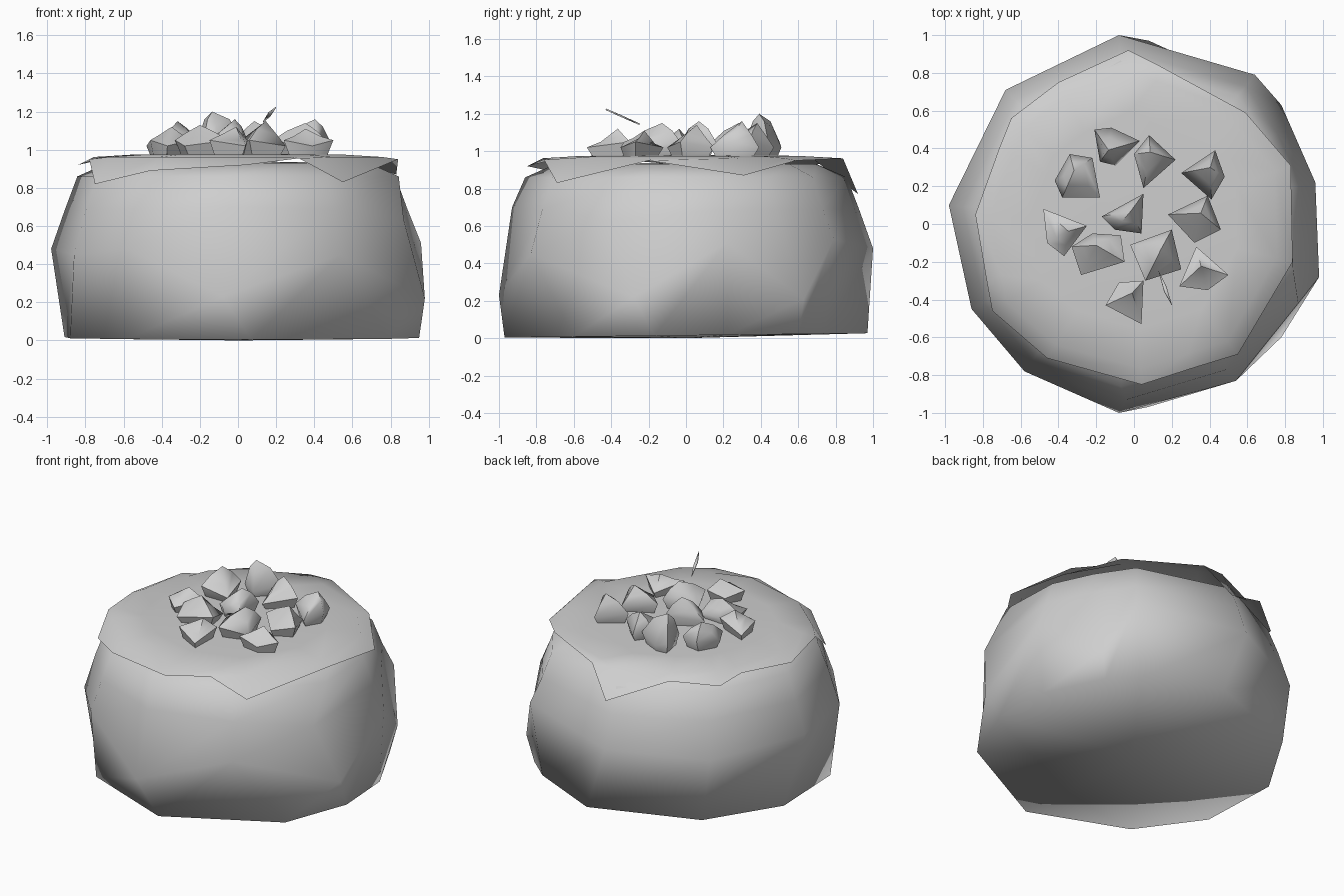
import bpy, math
from mathutils import Vector

cube = bpy.data.objects.get("Cube")
if cube:
    bpy.data.objects.remove(cube, do_unlink=True)

GREY = (0.62, 0.62, 0.62, 1)
grey = bpy.data.materials.new("plain_grey")
grey.use_nodes = True
grey.diffuse_color = GREY
grey.node_tree.nodes["Principled BSDF"].inputs["Base Color"].default_value = GREY


def build(name, verts, faces, angle):
    mesh = bpy.data.meshes.new(name)
    mesh.from_pydata(verts, [], faces)
    mesh.materials.append(grey)
    obj = bpy.data.objects.new(name, mesh)
    bpy.context.collection.objects.link(obj)
    bpy.ops.object.select_all(action="DESELECT")
    obj.select_set(True)
    bpy.context.view_layer.objects.active = obj
    if angle is None:
        bpy.ops.object.shade_smooth()
    else:
        bpy.ops.object.shade_smooth_by_angle(angle=math.radians(angle))
    return obj


def skin(name, rings, top, bottom=None, angle=None):
    """Join equal anticlockwise rings, listed upward, and cap the ends with fans."""
    n = len(rings[0])
    verts = [tuple(v) for ring in rings for v in ring]
    faces = []
    for r in range(len(rings) - 1):
        for i in range(n):
            a, b = r * n + i, r * n + (i + 1) % n
            faces.append((a, b, b + n, a + n))
    if bottom:
        verts.append(bottom)
        faces += [((i + 1) % n, i, len(verts) - 1) for i in range(n)]
    base = (len(rings) - 1) * n
    verts.append(top)
    faces += [(base + i, base + (i + 1) % n, len(verts) - 1) for i in range(n)]
    return build(name, verts, faces, angle)


# Cake body: an uneven foot and waist, then the outline narrowing upward
FOOT = [(.95, -.17), (.93, .22), (.74, .6), (.58, .74), (.08, .97), (-.62, .71),
        (-.91, .23), (-.88, -.32), (-.58, -.72), (.07, -.97), (.78, -.6)]
WAIST = [(.98, -.28, .22), (.96, .22, .51), (.78, .63, .21), (.64, .79, .53),
         (-.08, 1, .48), (-.68, .71, .45), (-.98, .1, .48), (-.86, -.45, .45),
         (-.58, -.78, .48), (-.08, -1, .23), (.54, -.83, .45)]
outline = [(x, y) for x, y, _ in WAIST]
outline[2] = (.82, .52)


def body_ring(scale, z):
    return [(x * scale, y * scale, z) for x, y in outline]


foot = [(x, y, .015 + .012 * y) for x, y in FOOT]
belt = body_ring(.925, .69)
belt[0] = (.87, -.42, .63)
belt[9] = (-.04, -.93, .7)
skin("cake_body", [foot, WAIST, belt, body_ring(.86, .86), body_ring(.7, .93)],
     top=(0, 0, .94), bottom=(0, 0, 0))

# Icing: a thin sheet with a zigzag hanging edge
EDGE = [(.84, -.2, .95), (.83, .31, .87), (.59, .59, .95), (.13, .84, .96),
        (-.03, .92, .77), (-.4, .75, .94), (-.65, .56, .9), (-.71, .41, .95),
        (-.84, .05, .92), (-.78, -.3, .95), (-.75, -.46, .82), (-.46, -.71, .89),
        (.04, -.85, .92), (.32, -.76, .955), (.55, -.69, .83)]
rim = [(x * .9, y * .9, .962) for x, y, _ in EDGE]
inner = [(x * .65, y * .65, .975) for x, y, _ in EDGE]
skin("icing", [EDGE, rim, inner], top=(0, 0, .98))

# Topping chunks: peak height and footprint corners, the peak leaning to the first
CHUNKS = [
    (1.2, (-.18, .33), (-.1, .31), (.03, .44), (-.12, .51), (-.21, .5)),
    (1.15, (.08, .47), (0, .37), (.05, .19), (.22, .34)),
    (1.15, (-.34, .37), (-.42, .23), (-.38, .14), (-.18, .14), (-.22, .35)),
    (1.16, (.43, .39), (.25, .27), (.41, .13), (.48, .25)),
    (1.16, (.05, .16), (-.17, .04), (-.1, -.03), (.04, -.05)),
    (1.14, (.39, .15), (.18, .05), (.32, -.1), (.46, -.03)),
    (1.12, (-.25, -.01), (-.48, .08), (-.46, -.1), (-.37, -.17)),
    (1.13, (-.22, -.05), (-.33, -.12), (-.28, -.27), (-.05, -.2), (-.07, -.06)),
    (1.15, (.2, -.03), (-.02, -.11), (.06, -.3), (.25, -.24)),
    (1.11, (.33, -.12), (.24, -.33), (.39, -.35), (.5, -.27)),
    (1.12, (.05, -.3), (-.08, -.31), (-.15, -.43), (.04, -.53)),
]
for number, (peak, *corners) in enumerate(CHUNKS, 1):
    corners = [Vector(c) for c in corners]
    centre = sum(corners, Vector((0, 0))) / len(corners)
    tip = centre.lerp(corners[0], .3)
    base, girdle, crown = [], [], []
    for i, corner in enumerate(corners):
        lift = .03 * ((i + number) % 2)
        base.append((*centre.lerp(corner, .75), .965))
        girdle.append((*corner, 1.02 + lift))
        crown.append((*tip.lerp(corner, .55), peak - .07 + lift))
    skin(f"topping_chunk_{number}", [base, girdle, crown], top=(*tip, peak),
         bottom=(*centre, .96), angle=60)

# Thin shard standing up at the front
shard = build("topping_shard", [(.13, -.25, 1.14), (.17, -.33, 1.175),
                                (.2, -.43, 1.22), (.16, -.36, 1.19)],
              [(0, 1, 2, 3)], 30)
thick = shard.modifiers.new("thickness", "SOLIDIFY")
thick.thickness = .008
